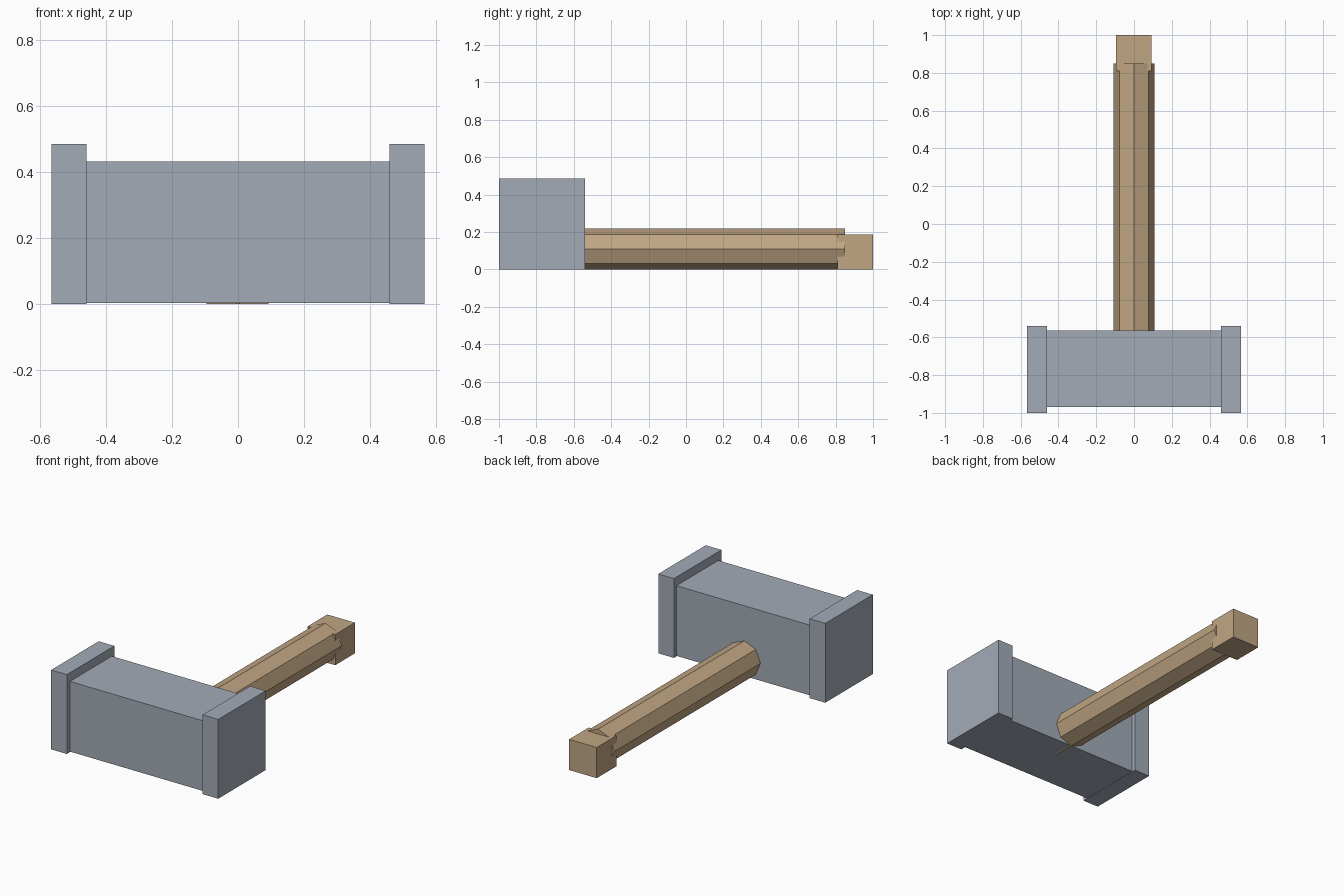
import bpy
import math

cube = bpy.data.objects.get("Cube")
if cube:
    bpy.data.objects.remove(cube, do_unlink=True)


def make_material(name, colour):
    mat = bpy.data.materials.new(name)
    mat.use_nodes = True
    mat.diffuse_color = colour
    mat.node_tree.nodes["Principled BSDF"].inputs["Base Color"].default_value = colour
    return mat


def finish(name, mat):
    obj = bpy.context.object
    obj.name = obj.data.name = name
    obj.data.materials.append(mat)
    return obj


def box(name, low, high, mat):
    centre = [(a + b) / 2 for a, b in zip(low, high)]
    bpy.ops.mesh.primitive_cube_add(size=1, location=centre)
    bpy.context.object.scale = [b - a for a, b in zip(low, high)]
    bpy.ops.object.transform_apply(location=False, rotation=False, scale=True)
    return finish(name, mat)


steel = make_material("blue grey steel", (0.37, 0.41, 0.47, 1))
wood = make_material("light brown wood", (0.53, 0.38, 0.23, 1))

# Hammer head: a block between two larger striking plates
box("head_block", (-0.462, -0.97, 0.003), (0.462, -0.565, 0.433), steel)
for side, x in (("left", 0.513), ("right", -0.513)):
    box(side + "_striking_plate", (x - 0.053, -1, 0), (x + 0.053, -0.54, 0.486), steel)

# Octagonal handle, one edge straight up, seated in the head
start, end, radius = -0.7, 0.85, 0.109
bpy.ops.mesh.primitive_cylinder_add(
    vertices=8, radius=radius, depth=end - start,
    location=(0, (start + end) / 2, radius), rotation=(math.pi / 2, 0, 0))
bpy.ops.object.transform_apply(location=False, rotation=True, scale=False)
finish("handle", wood)

# Square pommel on the end of the handle
box("pommel", (-0.095, 0.81, 0), (0.092, 1, 0.188), wood)
